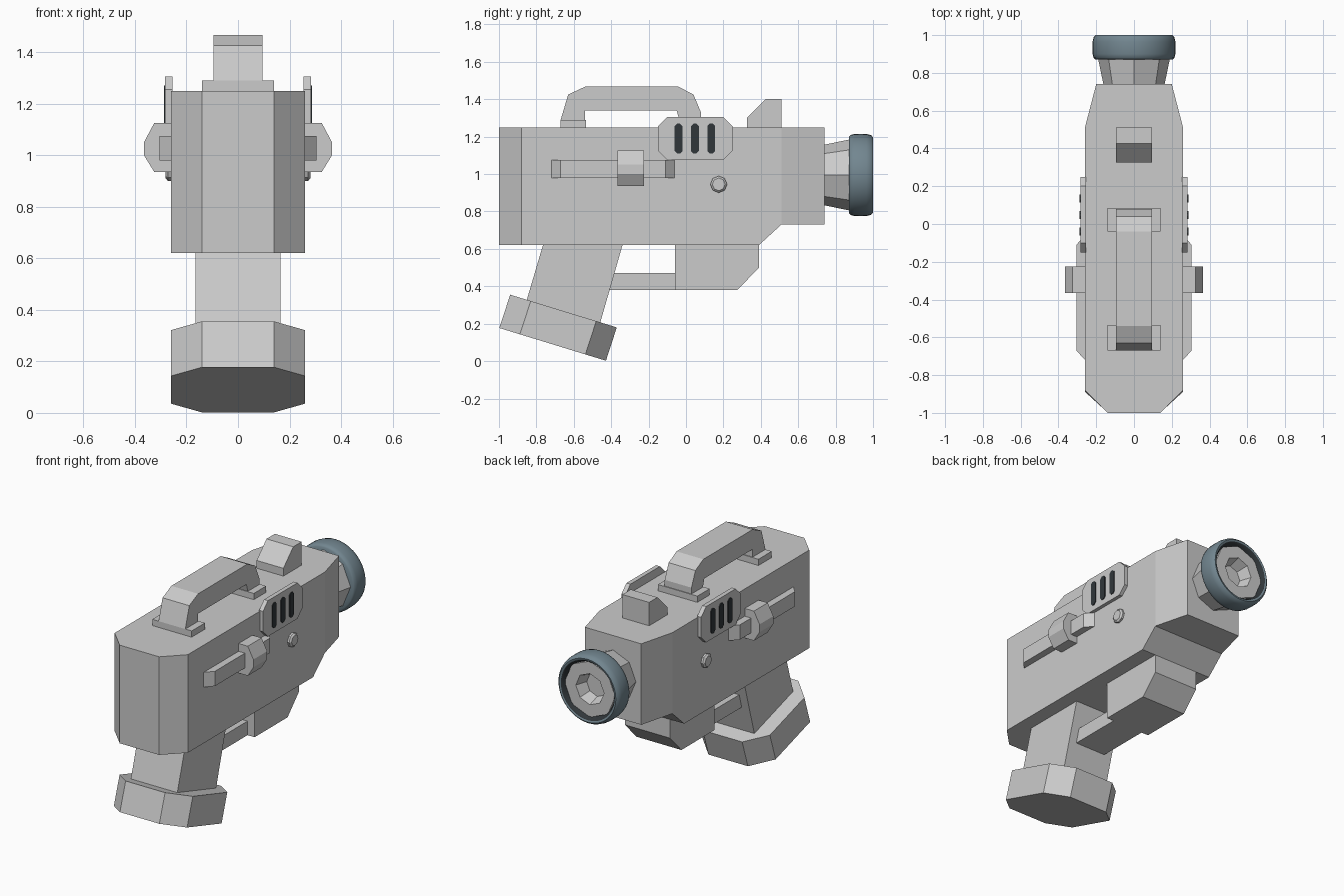
import bpy, bmesh, math
from mathutils import Vector

old = bpy.data.objects.get("Cube")
if old:
    bpy.data.objects.remove(old)


def material(name, rgb):
    m = bpy.data.materials.new(name)
    m.use_nodes = True
    m.diffuse_color = (*rgb, 1)
    m.node_tree.nodes["Principled BSDF"].inputs["Base Color"].default_value = (*rgb, 1)
    return m


GREY = material("light grey", (0.6, 0.6, 0.6))
BLUE = material("slate blue", (0.17, 0.24, 0.28))
DARK = material("charcoal", (0.03, 0.037, 0.042))


def finish(name, bm, *mats):
    bmesh.ops.recalc_face_normals(bm, faces=bm.faces)
    me = bpy.data.meshes.new(name)
    bm.to_mesh(me)
    bm.free()
    for m in mats:
        me.materials.append(m)
    ob = bpy.data.objects.new(name, me)
    bpy.context.collection.objects.link(ob)
    return ob


def loft(name, rings, mat=GREY):
    """Skin a list of equal-length point loops and cap both ends."""
    bm = bmesh.new()
    loops = [[bm.verts.new(p) for p in ring] for ring in rings]
    n = len(loops[0])
    for a, b in zip(loops, loops[1:]):
        for i in range(n):
            j = (i + 1) % n
            bm.faces.new((a[i], a[j], b[j], b[i]))
    bm.faces.new(loops[0])
    bm.faces.new(loops[-1])
    return finish(name, bm, mat)


def side_prism(name, pts, x0, x1, mat=GREY):
    """Extrude a (y, z) profile across x."""
    return loft(name, [[(x, y, z) for y, z in pts] for x in (x0, x1)], mat)


def rect(a0, a1, b0, b1):
    return [(a0, b0), (a1, b0), (a1, b1), (a0, b1)]


def cut_rect(a0, a1, b0, b1, c):
    """Rectangle with clipped corners."""
    return [(a0 + c, b0), (a1 - c, b0), (a1, b0 + c), (a1, b1 - c),
            (a1 - c, b1), (a0 + c, b1), (a0, b1 - c), (a0, b0 + c)]


def lathe(name, profile, n, z, *mats, dark_from=None):
    """Spin an (r, y) profile about the lens axis."""
    bm = bmesh.new()
    loops = [[bm.verts.new((r * math.cos(2 * math.pi * i / n), y,
                            z + r * math.sin(2 * math.pi * i / n))) for i in range(n)]
             for r, y in profile]
    for k, (a, b) in enumerate(zip(loops, loops[1:])):
        for i in range(n):
            j = (i + 1) % n
            f = bm.faces.new((a[i], a[j], b[j], b[i]))
            if dark_from is not None and k >= dark_from:
                f.material_index = 1
    if dark_from is None:
        bm.faces.new(loops[0])
        bm.faces.new(loops[-1])
    return finish(name, bm, *mats)


# Main body: rectangular sections (y, half width, underside height)
sections = [(-1, .14, .62), (-.88, .26, .62), (.39, .26, .62), (.51, .26, .73), (.74, .2, .73)]
loft("body", [[(-w, y, b), (w, y, b), (w, y, 1.25), (-w, y, 1.25)] for y, w, b in sections])

# Carrying handle on two foot pads
side_prism("carry_handle", [
    (-.67, 1.27), (-.67, 1.29), (-.63, 1.425), (-.54, 1.467), (-.04, 1.467), (.04, 1.425),
    (.08, 1.33), (.08, 1.27), (-.03, 1.27), (-.05, 1.34), (-.54, 1.34), (-.54, 1.27)], -.095, .095)
for name, y0, y1 in (("front_handle_pad", -.67, -.535), ("rear_handle_pad", -.04, .085)):
    side_prism(name, rect(y0, y1, 1.24, 1.29), -.14, .14)

# Sight block on top
side_prism("sight_block", [(.325, 1.24), (.325, 1.3), (.425, 1.4), (.51, 1.4), (.51, 1.24)], -.095, .095)

# Slanted grip and its clipped base
side_prism("grip", [(-.759, .64), (-.334, .64), (-.46, .2), (-.88, .23)], -.165, .165)
origin, along, down = Vector((0, -.94, .355)), Vector((0, .57, -.175)), Vector((0, -.058, -.178))
length = along.length
along.normalize()
outline = [(0, -.14), (.115, -.26), (length - .115, -.26), (length, -.14),
           (length, .14), (length - .115, .26), (.115, .26), (0, .14)]
loft("grip_base", [[origin + along * u + down * t + Vector((x, 0, 0)) for u, x in outline]
                   for t in (0, 1)])

# Lower rear block and the bar joining it to the grip
side_prism("lower_block", [(-.06, .64), (-.06, .38), (.275, .38), (.39, .5), (.39, .64)], -.16, .16)
side_prism("guard_bar", rect(-.45, -.04, .38, .47), -.11, .11)

# Details repeated on both sides
for s, side in ((1, "left"), (-1, "right")):
    # Vent panel with three dark slots
    side_prism(side + "_vent_panel", cut_rect(-.15, .25, 1.075, 1.305, .05), s * .255, s * .283)
    for i, y in enumerate((-.04, .048, .135)):
        side_prism(f"{side}_vent_slot_{i + 1}", cut_rect(y - .021, y + .021, 1.11, 1.27, .013),
                   s * .282, s * .288, DARK)
    # Rail with tapered ends
    loft(side + "_rail", [[(s * x, y, z) for x, y in
                           ((.25, -.73), (.305, -.67), (.305, -.11), (.25, -.05))]
                          for z in (.98, 1.075)])
    # Slider knob
    loft(side + "_slider", [[(s * x, y, z) for x, z in
                             ((.25, 1.125), (.325, 1.125), (.365, 1.05),
                              (.365, 1.0), (.325, .935), (.25, .935))]
                            for y in (-.365, -.225)])
    # Small round button
    loft(side + "_button", [[(s * x, .175 + r * math.cos(i * math.pi / 4),
                              .945 + r * math.sin(i * math.pi / 4)) for i in range(8)]
                            for x, r in ((.25, .045), (.272, .045), (.282, .034))])

# Rear lens: eight-sided barrel with a recess, wrapped by a smooth ring
lathe("lens_barrel", [(.16, .73), (.19, .875), (.18, .975), (.1, .975), (.075, .9)], 8, .995, GREY)
ring = lathe("lens_ring", [(.165, .872), (.205, .872), (.214, .88), (.219, .9), (.22, .935), (.219, .965),
                           (.213, .99), (.202, 1), (.19, .998), (.18, .985), (.168, .96)],
             40, .995, BLUE, DARK, dark_from=8)
bpy.ops.object.select_all(action='DESELECT')
ring.select_set(True)
bpy.context.view_layer.objects.active = ring
bpy.ops.object.shade_smooth_by_angle(angle=math.radians(50))
